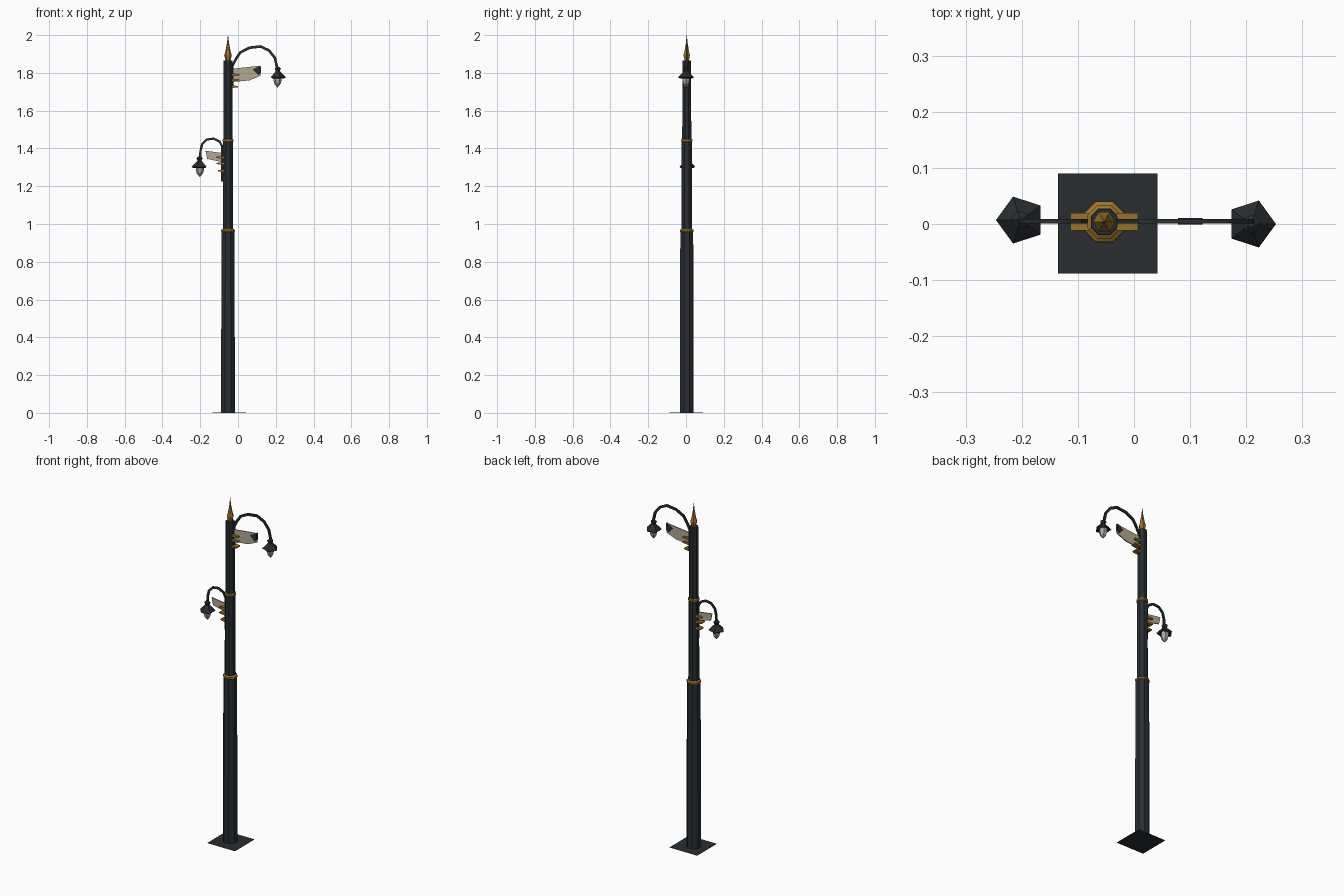
import bpy, bmesh
from math import sin, cos, pi
from mathutils import Vector

if "Cube" in bpy.data.objects:
    bpy.data.objects.remove(bpy.data.objects["Cube"])


def material(name, rgb):
    m = bpy.data.materials.new(name)
    m.diffuse_color = (*rgb, 1)
    m.use_nodes = True
    m.node_tree.nodes["Principled BSDF"].inputs["Base Color"].default_value = m.diffuse_color
    return m


DARK = material("dark_metal", (0.022, 0.027, 0.031))
GOLD = material("gold_trim", (0.33, 0.17, 0.025))
GLASS = material("frosted_glass", (0.45, 0.40, 0.35))
CREAM = material("cream_panel", (0.45, 0.39, 0.28))
PX, PY = -0.053, 0.004  # pole axis


def finish(name, bm, mat):
    bmesh.ops.remove_doubles(bm, verts=bm.verts, dist=1e-5)
    bmesh.ops.recalc_face_normals(bm, faces=bm.faces)
    me = bpy.data.meshes.new(name)
    bm.to_mesh(me)
    bm.free()
    me.materials.append(mat)
    ob = bpy.data.objects.new(name, me)
    bpy.context.collection.objects.link(ob)
    return ob


def skin(name, rings, mat):
    """Join successive vertex rings and cap both ends."""
    bm = bmesh.new()
    loops = [[bm.verts.new(p) for p in r] for r in rings]
    n = len(loops[0])
    for a, b in zip(loops, loops[1:]):
        for i in range(n):
            j = (i + 1) % n
            bm.faces.new((a[i], a[j], b[j], b[i]))
    bm.faces.new(loops[0])
    bm.faces.new(loops[-1])
    return finish(name, bm, mat)


def lathe(name, x, y, profile, sides, mat, phase=0.0):
    rings = [[(x + r * cos(phase + 2 * pi * i / sides),
               y + r * sin(phase + 2 * pi * i / sides), z) for i in range(sides)]
             for r, z in profile]
    return skin(name, rings, mat)


def arm(name, path, half, depth, mat):
    """Flat bar swept along a path of (x, z) points."""
    rings = []
    for i, (x, z) in enumerate(path):
        a, b = path[max(i - 1, 0)], path[min(i + 1, len(path) - 1)]
        t = Vector((b[0] - a[0], b[1] - a[1])).normalized()
        nx, nz, y = -t.y * half, t.x * half, 0.005
        rings.append([(x + nx, y - depth, z + nz), (x + nx, y + depth, z + nz),
                      (x - nx, y + depth, z - nz), (x - nx, y - depth, z - nz)])
    return skin(name, rings, mat)


def panel(name, outline, y, depth, mat):
    """Plate cut from an (x, z) outline."""
    return skin(name, [[(x, yy, z) for x, z in outline]
                       for yy in (y - depth, y + depth)], mat)


def lamp(side, x, y, z, phase):
    lathe(side + "_lamp_shade", x, y,
          [(0.007, z + 0.055), (0.018, z + 0.046), (0.012, z + 0.032),
           (0.026, z + 0.018), (0.044, z), (0.036, z - 0.006), (0.02, z + 0.006)],
          5, DARK, phase)
    lathe(side + "_lamp_glass", x, y,
          [(0.019, z + 0.006), (0.022, z - 0.014), (0.017, z - 0.034), (0.001, z - 0.054)],
          6, GLASS, phase)


# base plate
bm = bmesh.new()
bm.faces.new([bm.verts.new(p) for p in
              ((-0.135, -0.088, 0), (0.042, -0.088, 0), (0.042, 0.09, 0), (-0.135, 0.09, 0))])
bmesh.ops.extrude_face_region(bm, geom=bm.faces[:])
bmesh.ops.translate(bm, verts=bm.verts[:4], vec=(0, 0, 0.002))
finish("base_plate", bm, DARK)

# three-stage pole with gold collars
for name, r0, r1, z0, z1 in (("lower_pole", 0.040, 0.037, 0, 0.96),
                             ("middle_pole", 0.030, 0.029, 0.96, 1.44),
                             ("upper_pole", 0.026, 0.025, 1.44, 1.865)):
    lathe(name, PX, PY, [(r0, z0), (r1, z1)], 8, DARK, pi / 8)
for name, r, z in (("lower_collar", 0.039, 0.965), ("upper_collar", 0.032, 1.443)):
    lathe(name, PX, PY, [(r - 0.005, z - 0.011), (r, z - 0.005),
                         (r, z + 0.004), (r - 0.009, z + 0.01)], 8, GOLD, pi / 8)

# spear finial
lathe("finial", PX, PY, [(0.012, 1.86), (0.015, 1.872), (0.020, 1.894), (0.014, 1.912),
                         (0.010, 1.935), (0.006, 1.955), (0.0005, 2.0)], 6, GOLD)

# curved arms and lamps
arm("right_arm", [(-0.03, 1.72), (-0.03, 1.835), (-0.012, 1.872), (0.012, 1.908), (0.06, 1.933),
                  (0.12, 1.94), (0.165, 1.918), (0.195, 1.88), (0.209, 1.82)], 0.007, 0.004, DARK)
arm("left_arm", [(-0.083, 1.225), (-0.083, 1.41), (-0.098, 1.437), (-0.13, 1.452), (-0.165, 1.447),
                 (-0.19, 1.422), (-0.199, 1.385), (-0.2, 1.34)], 0.006, 0.004, DARK)
lamp("right", 0.209, 0.0, 1.777, 0.0)
lamp("left", -0.202, 0.007, 1.303, pi)

# hanging panels with a dark tip
panel("right_panel", [(-0.03, 1.822), (0.118, 1.838), (0.12, 1.785),
                      (0.06, 1.76), (-0.03, 1.752)], 0.005, 0.003, CREAM)
panel("right_panel_tip", [(0.078, 1.818), (0.12, 1.84), (0.122, 1.802), (0.108, 1.788)],
      0.005, 0.006, DARK)
panel("left_panel", [(-0.085, 1.376), (-0.172, 1.388), (-0.163, 1.345),
                     (-0.085, 1.328)], 0.005, 0.003, CREAM)

# gold brackets stepping down each side
for side, s, heights in (("right", 1, (1.79, 1.762, 1.727)),
                         ("left", -1, (1.352, 1.32, 1.282))):
    for k, z in enumerate(heights):
        x0 = PX + s * 0.022
        x1 = PX + s * (0.060 if k < 2 else 0.052)
        panel(f"{side}_bracket_{k + 1}", [(x0, z + 0.007), (x1, z + 0.004),
                                          (x1, z - 0.003), (x0, z - 0.007)], PY, 0.016, GOLD)
